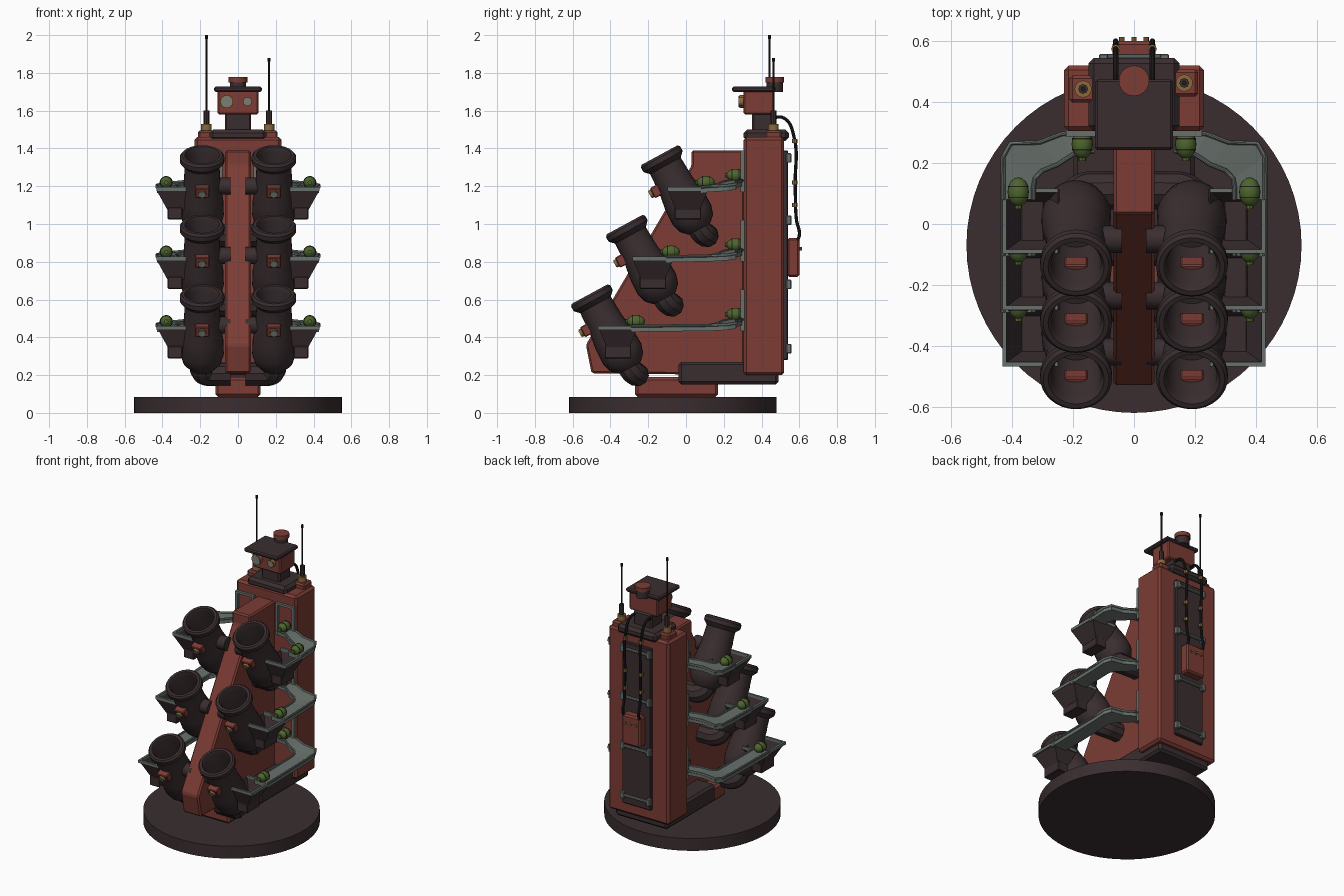
import bpy, bmesh, math
from mathutils import Matrix, Vector

old = bpy.data.objects.get("Cube")
if old:
    bpy.data.objects.remove(old)


def material(name, *rgb):
    m = bpy.data.materials.new(name)
    m.use_nodes = True
    m.diffuse_color = (*rgb, 1)
    m.node_tree.nodes["Principled BSDF"].inputs["Base Color"].default_value = (*rgb, 1)
    return m


RED = material("rust red", .20, .045, .034)
DARK = material("dark iron", .042, .027, .029)
BLACK = material("black rubber", .016, .013, .013)
GREY = material("grey steel", .14, .165, .15)
GREEN = material("olive green", .075, .13, .026)
GOLD = material("brass", .26, .14, .045)
GLASS = material("pale glass", .19, .21, .18)


def finish(bm, name, mat, matrix=None, bevel=0, smooth=False):
    if bevel:
        bmesh.ops.bevel(bm, geom=bm.edges[:], offset=bevel, segments=1, affect='EDGES')
    if matrix:
        bm.transform(matrix)
    bmesh.ops.recalc_face_normals(bm, faces=bm.faces)
    me = bpy.data.meshes.new(name)
    bm.to_mesh(me)
    bm.free()
    return place(me, name, mat, smooth)


def place(me, name, mat, smooth):
    me.materials.clear()
    me.materials.append(mat)
    ob = bpy.data.objects.new(name, me)
    bpy.context.collection.objects.link(ob)
    if smooth:
        bpy.ops.object.select_all(action='DESELECT')
        ob.select_set(True)
        bpy.context.view_layer.objects.active = ob
        bpy.ops.object.shade_smooth_by_angle(angle=math.radians(35))
    return ob


def box(name, x, y, z, mat, bevel=0, matrix=None):
    """Box from three (low, high) ranges."""
    bm = bmesh.new()
    bmesh.ops.create_cube(bm, size=1)
    for v in bm.verts:
        v.co = [r[0] + (c + .5) * (r[1] - r[0]) for r, c in zip((x, y, z), v.co)]
    return finish(bm, name, mat, matrix, bevel)


def rod(name, p, q, r, mat, sides=16, r2=None, matrix=None):
    """Cylinder or cone between two points."""
    p, q = Vector(p), Vector(q)
    bm = bmesh.new()
    bmesh.ops.create_cone(bm, cap_ends=True, segments=sides, radius1=r,
                          radius2=r if r2 is None else r2, depth=(q - p).length)
    turn = (q - p).to_track_quat('Z', 'Y').to_matrix().to_4x4()
    m = Matrix.Translation((p + q) / 2) @ turn
    return finish(bm, name, mat, matrix @ m if matrix else m, smooth=True)


def lathe(name, profile, mat, matrix, steps=32):
    """Spin (distance, radius) points around local z."""
    bm = bmesh.new()
    vs = [bm.verts.new((r, 0, d)) for d, r in profile]
    es = [bm.edges.new(e) for e in zip(vs, vs[1:])]
    bmesh.ops.spin(bm, geom=vs + es, cent=(0, 0, 0), axis=(0, 0, 1),
                   angle=math.tau, steps=steps)
    bmesh.ops.remove_doubles(bm, verts=bm.verts, dist=.0005)
    return finish(bm, name, mat, matrix, smooth=True)


def tube(name, points, r, mat, curved=True):
    cu = bpy.data.curves.new(name, 'CURVE')
    cu.dimensions, cu.bevel_depth, cu.bevel_resolution = '3D', r, 3
    cu.use_fill_caps, cu.resolution_u = True, 6
    sp = cu.splines.new('BEZIER' if curved else 'POLY')
    pts = sp.bezier_points if curved else sp.points
    pts.add(len(points) - 1)
    for b, p in zip(pts, points):
        b.co = p if curved else (*p, 1)
        if curved:
            b.handle_left_type = b.handle_right_type = 'AUTO'
    tmp = bpy.data.objects.new(name + "_path", cu)
    me = bpy.data.meshes.new_from_object(tmp)
    bpy.data.objects.remove(tmp)
    return place(me, name, mat, True)


def prism(name, outline, half, mat, bevel):
    """Extrude a (y, z) outline across x."""
    bm = bmesh.new()
    f = bm.faces.new([bm.verts.new((-half, y, z)) for y, z in outline])
    ext = bmesh.ops.extrude_face_region(bm, geom=[f])['geom']
    bmesh.ops.translate(bm, vec=(2 * half, 0, 0),
                        verts=[v for v in ext if isinstance(v, bmesh.types.BMVert)])
    return finish(bm, name, mat, bevel=bevel)


# Base, tower and central fin
rod("base_disc", (0, -.07, 0), (0, -.07, .085), .55, DARK, 64)
box("turntable", (-.12, .12), (-.27, .17), (.085, .19), RED, .015)
box("lower_housing", (-.2, .2), (-.04, .49), (.15, .27), DARK, .015)
box("tower", (-.23, .23), (.305, .52), (.2, 1.46), RED, .015)
prism("central_fin", [(.31, 1.39), (.03, 1.39), (.03, 1.31), (-.53, .36),
                      (-.5, .21), (.31, .2)], .068, RED, .01)

# Tower top and lookout head
box("top_plate", (-.15, .15), (.305, .545), (1.44, 1.5), DARK, .018)
box("neck", (-.07, .07), (.35, .475), (1.48, 1.59), DARK, .01)
box("head", (-.108, .108), (.305, .465), (1.58, 1.71), RED, .008)
box("head_roof", (-.128, .128), (.243, .475), (1.7, 1.727), DARK, .008)
rod("roof_vent", (0, .47, 1.7), (0, .47, 1.755), .043, DARK, 24)
rod("roof_vent_cap", (0, .47, 1.75), (0, .47, 1.777), .05, RED, 24)
for side, x, r in (("right", -.06, .035), ("left", .05, .024)):
    rod(side + "_eye_tube", (x, .31, 1.648), (x, .282, 1.648), r, GOLD)
    rod(side + "_eye_glass", (x, .285, 1.648), (x, .279, 1.648), r * .85, GLASS)

# Antennas
for side, x, y, top in (("right", -.167, .443, 2), ("left", .165, .463, 1.88)):
    box(side + "_antenna_block", (x - .045, x + .045), (y - .045, y + .045), (1.44, 1.495), RED, .01)
    rod(side + "_antenna_foot", (x, y, 1.49), (x, y, 1.53), .028, GOLD)
    rod(side + "_antenna_grip", (x, y, 1.53), (x, y, 1.6), .016, DARK, 8)
    rod(side + "_antenna_rod", (x, y, 1.6), (x, y, top), .005, BLACK, 8)
    rod(side + "_antenna_tip", (x, y, top - .02), (x, y, top), .008, BLACK, 8)

# Back panel, rungs, junction box and cables
box("back_panel", (-.11, .11), (.51, .54), (.28, 1.39), DARK, .005)
for i, z in enumerate((.34, .68, 1.02, 1.35)):
    rod(f"back_rung_{i}", (-.11, .548, z), (.11, .548, z), .01, GREY, 8)
    for x in (-.1, .1):
        box(f"rung_clamp_{i}", (x - .015, x + .015), (.53, .558), (z - .025, z + .025), GREY, .004)
box("junction_box", (-.07, .07), (.535, .6), (.72, .925), RED, .01)
for x in (-.04, 0, .04):
    rod("junction_knob", (x, .59, .87), (x, .614, .87), .009, GOLD, 8)
for x in (-.06, .06):
    tube("back_cable", [(x, .44, 1.56), (x, .52, 1.56), (x, .57, 1.47), (x, .578, 1.2),
                        (x, .585, 1.02), (x, .6, .94), (x, .58, .9)], .009, BLACK)
    for z in (1.1, 1.22, 1.44):
        rod("cable_clip", (x, .575, z - .01), (x, .575, z + .01), .015, GOLD, 8)


def shell(name, x, y, z):
    """Green shell lying along y, with dark bands and a cap."""
    m = Matrix.Translation((x, y, z))
    bm = bmesh.new()
    bmesh.ops.create_uvsphere(bm, u_segments=16, v_segments=10, radius=1)
    finish(bm, name, GREEN, m @ Matrix.Diagonal((.035, .048, .034, 1)), smooth=True)
    for d in (-.018, .018):
        rod(name + "_band", (x, y + d - .002, z), (x, y + d + .002, z), .0335, BLACK)
    rod(name + "_cap", (x, y - .055, z), (x, y - .04, z), .012, GREEN, 8)


BARREL = [(.28, 0), (.28, .08), (.025, .082), (0, .092), (0, .108), (.012, .118), (.038, .118),
          (.052, .105), (.065, .092), (.18, .098), (.27, .112), (.36, .115), (.41, .1),
          (.445, .065), (.45, 0)]
# Arm cross-sections: outer x, y, inner x, y, rise
ARM = [(.43, .13, .33, .12, 0), (.43, .22, .325, .15, .005), (.405, .265, .3, .175, .012),
       (.31, .268, .25, .195, .022), (.24, .295, .2, .228, .03), (.15, .306, .13, .24, .03)]

for side, s in (("left", 1), ("right", -1)):
    for n in range(3):
        dy, dz = -.185 * n, -.368 * n
        tag = f"{side}_{n + 1}"

        # Mortar barrel with trunnion, elbow and sight
        aim = Matrix.Translation((s * .19, -.14 + dy, 1.365 + dz)) @ \
            Matrix.Rotation(math.pi + math.radians(28.5), 4, 'X')
        lathe("barrel_" + tag, BARREL, DARK, aim)
        rod("trunnion_" + tag, (s * .04, -.05 + dy, 1.2 + dz), (s * .11, -.05 + dy, 1.2 + dz), .045, DARK)
        tube("elbow_" + tag, [aim @ Vector((0, 0, .4)), aim @ Vector((0, 0, .46)),
                              (s * .165, .105 + dy, .942 + dz), (s * .11, .11 + dy, .94 + dz),
                              (s * .04, .11 + dy, .94 + dz)], .063, DARK)
        box("sight_box_" + tag, (-.038, .038), (.065, .13), (.13, .19), RED, .005, aim)
        rod("sight_ring_" + tag, (0, .125, .16), (0, .142, .16), .022, GOLD, 12, matrix=aim)
        rod("sight_glass_" + tag, (0, .14, .16), (0, .146, .16), .018, GLASS, 12, matrix=aim)

        # Ammunition hopper, open at the top
        y0, y1, z = -.09 + dy, .11 + dy, 1.18 + dz
        bm = bmesh.new()
        rings = [[bm.verts.new((s * x, y, h)) for x, y in ((a, c), (b, c), (b, d), (a, d))]
                 for a, b, c, d, h in ((.25, .425, y0, y1, z), (.29, .37, y0 + .04, y1 - .04, z - .1))]
        for i in range(4):
            j = (i + 1) % 4
            bm.faces.new((rings[0][i], rings[0][j], rings[1][j], rings[1][i]))
        bm.faces.new(rings[1])
        hopper = finish(bm, "hopper_" + tag, DARK)
        hopper.modifiers.new("wall", 'SOLIDIFY').thickness = .008
        box("hopper_foot_" + tag, sorted((s * .295, s * .372)), (y0 + .03, y1 - .03),
            (z - .155, z - .09), DARK, .004)
        for y in (y0, y1):
            box("hopper_rail_" + tag, sorted((s * .25, s * .432)), (y - .007, y + .007), (z - .005, z + .015), GREY)
        box("hopper_side_rail_" + tag, sorted((s * .418, s * .432)), (y0, y1), (z - .005, z + .015), GREY)

        # Curved carrying arm with raised lips
        az = 1.2 + dz
        cuts = ([(.43, y1 - .03, .33, y1 - .03, -.005)] + ARM)
        bm = bmesh.new()
        pairs = [[bm.verts.new((s * a, b, az + r)), bm.verts.new((s * c, d, az + r))]
                 for a, b, c, d, r in cuts]
        for p, q in zip(pairs, pairs[1:]):
            bm.faces.new((p[0], p[1], q[1], q[0]))
        ext = bmesh.ops.extrude_face_region(bm, geom=bm.faces[:])['geom']
        bmesh.ops.translate(bm, vec=(0, 0, -.03),
                            verts=[v for v in ext if isinstance(v, bmesh.types.BMVert)])
        finish(bm, "arm_" + tag, GREY)
        for k in (0, 2):
            tube("arm_lip_" + tag, [(s * c[k], c[k + 1], az + c[4]) for c in cuts], .008, GREY, False)

        # Mounting frame on the tower front
        for x in (.09, .215):
            box("mount_post_" + tag, sorted((s * (x - .008), s * (x + .008))), (.288, .31), (az - .03, az + .19), GREY)
        for h in (az - .03, az + .175):
            box("mount_bar_" + tag, sorted((s * .082, s * .223)), (.288, .31), (h, h + .015), GREY)

        shell("outer_shell_" + tag, s * .38, .105 + dy, az + .02)
        shell("inner_shell_" + tag, s * .17, .262, az + .058)
